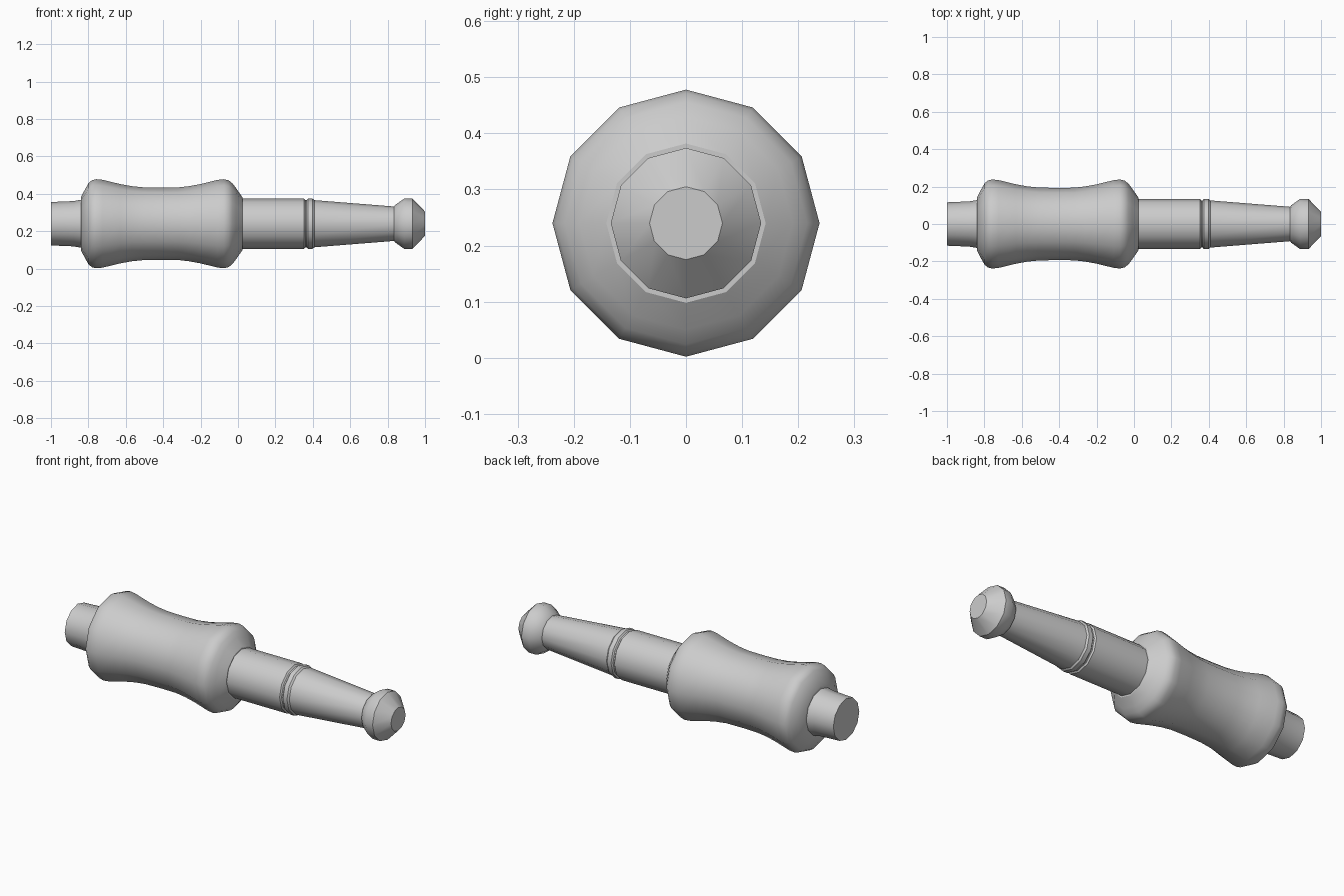
import bpy, bmesh
from math import sin, cos, pi, radians

if "Cube" in bpy.data.objects:
    bpy.data.objects.remove(bpy.data.objects["Cube"])

SIDES = 12
AXIS_Z = 0.24


def lathe(name, profile, cap_start=False, cap_end=False):
    """Revolve (x, radius) points around the long x axis."""
    bm = bmesh.new()
    rings = []
    for x, r in profile:
        rings.append([bm.verts.new((x, r * sin(2 * pi * i / SIDES),
                                    AXIS_Z + r * cos(2 * pi * i / SIDES)))
                      for i in range(SIDES)])
    for a, b in zip(rings, rings[1:]):
        for i in range(SIDES):
            j = (i + 1) % SIDES
            bm.faces.new((a[i], a[j], b[j], b[i]))
    if cap_start:
        bm.faces.new(rings[0])
    if cap_end:
        bm.faces.new(rings[-1])
    flip = [f for f in bm.faces]
    bmesh.ops.recalc_face_normals(bm, faces=flip)
    # open tubes: make sure the normals point away from the axis
    bm.normal_update()
    side = next(f for f in bm.faces if len(f.verts) == 4)
    c = side.calc_center_median()
    if side.normal.y * c.y + side.normal.z * (c.z - AXIS_Z) < 0:
        bmesh.ops.reverse_faces(bm, faces=flip)
    mesh = bpy.data.meshes.new(name)
    bm.to_mesh(mesh)
    bm.free()
    obj = bpy.data.objects.new(name, mesh)
    bpy.context.collection.objects.link(obj)
    bpy.ops.object.select_all(action='DESELECT')
    obj.select_set(True)
    bpy.context.view_layer.objects.active = obj
    bpy.ops.object.shade_smooth_by_angle(angle=radians(35))
    return obj


# short stub at the rear, flaring slightly into the grip
lathe("rear_stub", [(-1.0, 0.116), (-0.88, 0.121), (-0.84, 0.128)], cap_start=True)

# waisted grip with rounded shoulders
lathe("grip", [(-0.84, 0.128), (-0.84, 0.142), (-0.82, 0.18), (-0.798, 0.219),
               (-0.78, 0.233), (-0.757, 0.238), (-0.725, 0.235),
               (-0.63, 0.212), (-0.57, 0.201), (-0.51, 0.195), (-0.42, 0.193),
               (-0.32, 0.194), (-0.26, 0.201), (-0.2, 0.212), (-0.11, 0.234),
               (-0.075, 0.238), (-0.05, 0.232), (-0.03, 0.216),
               (-0.01, 0.19), (0.023, 0.142), (0.023, 0.134)])

# straight barrel
lathe("barrel", [(0.023, 0.134), (0.353, 0.134), (0.36, 0.126), (0.367, 0.126)])

# raised collar between two small grooves
lathe("collar", [(0.367, 0.126), (0.374, 0.134), (0.399, 0.134), (0.408, 0.126)])

# tapering nozzle
lathe("nozzle", [(0.408, 0.126), (0.835, 0.092)])

# flared tip with flat end
lathe("tip", [(0.835, 0.092), (0.84, 0.1), (0.888, 0.134), (0.933, 0.134), (1.0, 0.065)],
      cap_end=True)
